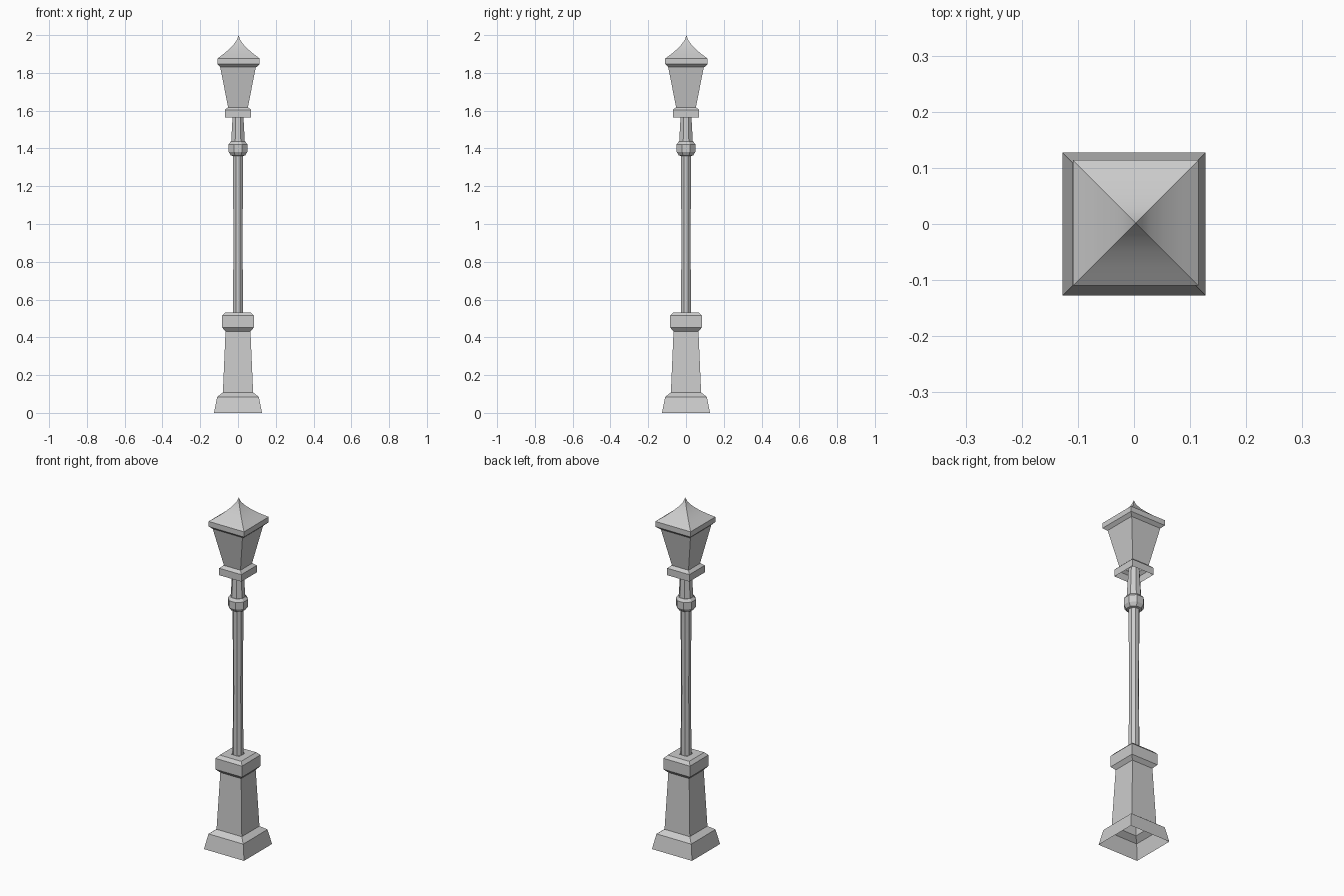
import bpy, bmesh, math

cube = bpy.data.objects.get("Cube")
if cube:
    bpy.data.objects.remove(cube)

grey = bpy.data.materials.new("grey metal")
grey.use_nodes = True
colour = (0.6, 0.6, 0.6, 1)
grey.diffuse_color = colour
grey.node_tree.nodes["Principled BSDF"].inputs["Base Color"].default_value = colour


def stack(name, sides, profile, smooth=0, centre=(0, 0)):
    """Skin rings of (half width across flats, height); ends stay open."""
    bm = bmesh.new()
    rings = []
    for half, z in profile:
        radius = half / math.cos(math.pi / sides)
        ring = []
        for i in range(sides):
            a = 2 * math.pi * (i + 0.5) / sides
            ring.append(bm.verts.new((radius * math.cos(a), radius * math.sin(a), z)))
        rings.append(ring)
    for low, high in zip(rings, rings[1:]):
        for i in range(sides):
            j = (i + 1) % sides
            bm.faces.new((low[i], low[j], high[j], high[i]))
    bmesh.ops.remove_doubles(bm, verts=bm.verts, dist=0.0001)
    mesh = bpy.data.meshes.new(name)
    bm.to_mesh(mesh)
    bm.free()
    mesh.materials.append(grey)
    obj = bpy.data.objects.new(name, mesh)
    obj.location = (*centre, 0)
    bpy.context.collection.objects.link(obj)
    if smooth:
        bpy.ops.object.select_all(action="DESELECT")
        obj.select_set(True)
        bpy.context.view_layer.objects.active = obj
        bpy.ops.object.shade_smooth_by_angle(angle=math.radians(smooth))
    return obj


# Square pedestal with a flared foot and a bevelled cap
stack("pedestal", 4, [(0.127, 0), (0.11, 0.085), (0.08, 0.108), (0.066, 0.432),
                      (0.084, 0.452), (0.084, 0.515), (0.068, 0.532), (0.025, 0.532)])

# Eight-sided pole, collar and neck
stack("pole", 8, [(0.027, 0.53), (0.024, 0.9), (0.027, 1.37)], 30)
stack("collar", 8, [(0.027, 1.36), (0.038, 1.363), (0.05, 1.382), (0.05, 1.422),
                    (0.038, 1.437), (0.03, 1.437)], 30)
stack("neck", 8, [(0.036, 1.435), (0.027, 1.6)], 30)

# Square lantern: tray, tapered body and eave
stack("lantern_tray", 4, [(0.07, 1.563), (0.07, 1.603), (0.054, 1.618)])
stack("lantern_body", 4, [(0.052, 1.615), (0.095, 1.835)])
stack("lantern_eave", 4, [(0.095, 1.83), (0.112, 1.846), (0.112, 1.876)], 0, (0.003, 0.002))

# Concave four-sided roof running up to a point
roof = [(0.112 * (1 - t) ** 1.6, 1.876 + 0.124 * t) for t in (0, 0.2, 0.4, 0.6, 0.8, 1)]
stack("lantern_roof", 4, roof, 35, (0.003, 0.002))
